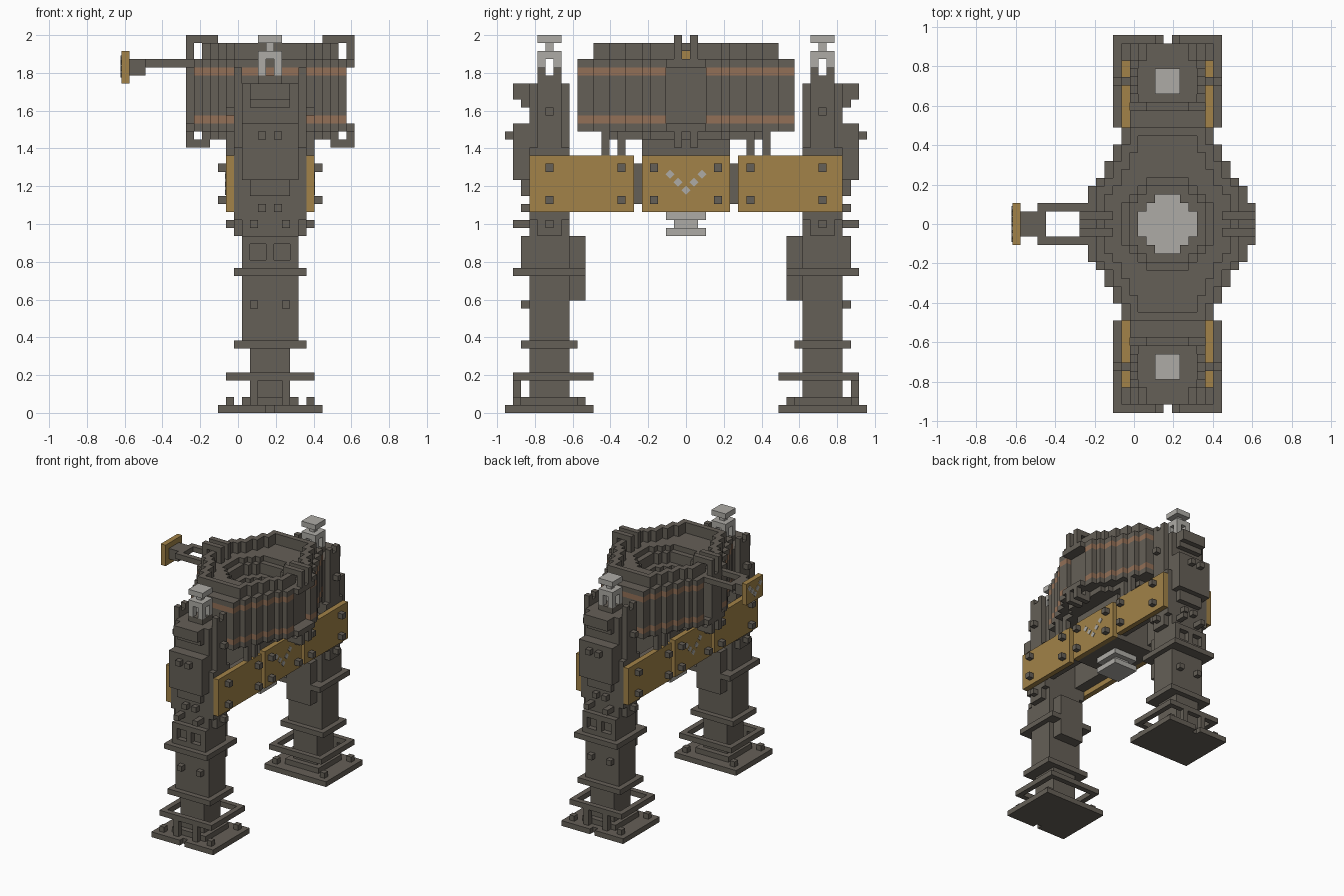
import bpy, bmesh
from math import radians
from mathutils import Matrix, Vector

CELL = 2 / 47                    # edge length of one cell
AXIS = Vector((4, 0, 0))         # the gate stands beside the world centre
LEG = 17                         # distance of a leg from the middle

old = bpy.data.objects.get("Cube")
if old:
    bpy.data.objects.remove(old, do_unlink=True)


def material(name, *rgb):
    mat = bpy.data.materials.new(name)
    mat.use_nodes = True
    mat.diffuse_color = (*rgb, 1)
    shader = mat.node_tree.nodes["Principled BSDF"]
    shader.inputs["Base Color"].default_value = (*rgb, 1)
    return mat


iron = material("dark iron", .13, .115, .095)
brass = material("brass", .36, .225, .065)
pale = material("pale metal", .42, .41, .38)
copper = material("copper", .29, .16, .095)


# Boxes are inclusive cell ranges in x and y, a bottom and a height
def box(x0, x1, y0, y1, bottom, height=1):
    return (x0, x1, y0, y1, bottom, height)


def wide(half, y0, y1, bottom, height=1):
    return box(-half, half, y0, y1, bottom, height)


def stud(x, y, bottom, height=1):
    return box(x, x, y, y, bottom, height)


def block(half, depth, bottom, height=1):
    """A box centred on the leg."""
    return wide(half, LEG - depth, LEG + depth, bottom, height)


def part(name, mat, boxes, paired=True, turn=0):
    """Join boxes, mirrored front to back and, if paired, left to right."""
    every = set(boxes)
    every |= {(a, b, -d, -c, low, high) for a, b, c, d, low, high in every}
    if paired:
        every |= {(-b, -a, c, d, low, high) for a, b, c, d, low, high in every}
    bm = bmesh.new()
    for x0, x1, y0, y1, bottom, height in sorted(every):
        size = Vector((x1 - x0 + 1, y1 - y0 + 1, height)) * CELL
        centre = Vector((x0 + x1, y0 + y1, bottom * 2 + height)) / 2 + AXIS
        bmesh.ops.create_cube(bm, size=1, matrix=Matrix.Translation(centre * CELL)
                              @ Matrix.Rotation(turn, 4, "X")
                              @ Matrix.Diagonal((*size, 1)))
    mesh = bpy.data.meshes.new(name)
    bm.to_mesh(mesh)
    bm.free()
    mesh.materials.append(mat)
    obj = bpy.data.objects.new(name, mesh)
    bpy.context.collection.objects.link(obj)


# Feet, notched at the outer edge, with a raised rail around them
part("feet", iron, [wide(6, 12, 21, 0), box(1, 6, 22, 22, 0), block(3, 3, 1),
                    stud(5, 21, 1), stud(5, 13, 1)])
part("foot_rails", iron, [wide(5, 21, 21, 4), wide(5, 12, 12, 4),
                          box(5, 5, 13, 20, 4), stud(2, 21, 1, 3)])

# Shins with collars, knees with two sunk panels, inner calf struts
part("shins", iron, [block(2, 2, 1, 7), block(4, 3, 8), block(3, 2, 9, 8),
                     stud(2, 20, 13), block(4, 4, 17)])
part("knees", iron, [block(3, 2, 18, 4), wide(3, 20, 20, 18), wide(3, 20, 20, 21),
                     wide(0, 20, 20, 19, 2), stud(3, 20, 19, 2)])
part("calf_struts", iron, [wide(2, 13, 14, 14, 8)])

# Towers with cheeks, hoods and outer face plates
part("towers", iron, [block(3, 2, 22, 19), block(1, 1, 41)])
part("tower_cheeks", iron, [box(4, 4, 16, 18, 22, 20), box(4, 4, 15, 19, 24, 9),
                            stud(4, 16, 42), stud(4, 18, 42),
                            stud(5, LEG, 23), stud(5, LEG, 37)])
part("tower_hoods", iron, [wide(2, 20, 21, 39, 2), wide(2, 20, 20, 38)])
part("tower_faces", iron, [wide(3, 20, 21, 29, 7), wide(2, 20, 20, 27, 2),
                           stud(1, 22, 34), stud(1, 20, 25), box(2, 2, 20, 21, 23)])

# Pale finials: an open lantern, a neck and a cap
part("finials", pale, [stud(1, 16, 42, 2), stud(1, 18, 42, 2), block(1, 1, 44),
                       block(0, 0, 45), block(1, 1, 46)])

# Side beams, armour plates, bolts and short posts
part("side_beams", iron, [box(3, 4, -14, 14, 26, 5)])
part("outer_plates", brass, [box(5, 5, 7, 19, 25, 7)])
part("middle_plates", brass, [box(5, 5, -5, 5, 25, 7)])
part("plate_bolts", iron, [stud(6, y, z) for y in (4, 8, LEG) for z in (26, 30)])
part("plate_posts", iron, [stud(5, y, 32, 3) for y in (8, 10)])


# Painted chevrons: thin diamonds rising from the middle
def chevron(name, x, bottom, step, paired):
    boxes = [box(x, x - .9, y + .1, y - .1, bottom + y, .8)
             for y in (0, step, step * 2)]
    part(name, pale, boxes, paired, turn=radians(45))


chevron("plate_chevrons", 6, 27.3, 1, True)
chevron("end_chevron", -18.1, 41.9, .8, False)

# Hub with the lamp below
part("hub", iron, [wide(4, -5, 5, 25, 9)])
part("lamp", pale, [wide(2, -2, 2, 24), wide(1, -1, 1, 23), wide(2, -2, 2, 22)])


# Stepped oval drum, built in rows of cells
def rows(inset, last, bottom, height=1, first=0, hole=None):
    """A thin wall, or a full layer with a rounded hole if one is given."""
    def width(j):
        return (9 if j < 5 else 10 - j // 2) - inset

    layer = []
    for j in range(first, last + 1):
        inner = 0
        if hole is None and j < last:
            inner = width(j + 1)
        elif hole is not None and j <= hole:
            inner = min(hole, hole + hole // 2 - j) + 1
        left = inner if inner > 0 else -width(j)
        layer.append(box(left, width(j), j, j, bottom, height))
    return layer


part("drum_wall", iron, rows(0, 13, 37, 5, first=3))
part("drum_bands", copper, rows(0, 13, 36, first=3) + rows(0, 13, 42, first=3))
part("drum_recesses", iron, [box(8, 8, -3, 3, 36, 7)])
part("drum_rim", iron, rows(1, 11, 44, first=1) + rows(1, 11, 45))
part("drum_deck", iron, rows(0, 13, 43, hole=5) + rows(1, 11, 41, 2, hole=4)
     + rows(1, 11, 37, 4, hole=3))
part("drum_base", iron, rows(0, 13, 35, hole=-1) + rows(2, 10, 34, hole=-1))
part("drum_lens", pale, [wide(3, -2, 2, 36, 2), wide(2, -3, 3, 36, 2)])

# Handles above and below the side recesses
part("handle_ledges", iron, [box(10, 10, -2, 2, 43), box(10, 10, -2, 2, 35)])
part("upper_handles", iron, [box(7, 10, 1, 1, 46), stud(10, 1, 44, 2), stud(7, 1, 44, 2)])
part("lower_handles", iron, [box(8, 10, 1, 1, 33), stud(10, 1, 34), stud(8, 1, 34)])

# Arm on one side, carrying the end plate
part("arm_mount", iron, [box(-10, -9, -1, 1, 36, 7)], paired=False)
part("arm", iron, [box(-15, -10, 2, 2, 43), box(-15, -15, -1, 1, 43),
                   box(-17, -16, -1, 1, 42, 2)], paired=False)
part("end_plate", brass, [box(-18, -18, -2, 2, 41, 4)], paired=False)
